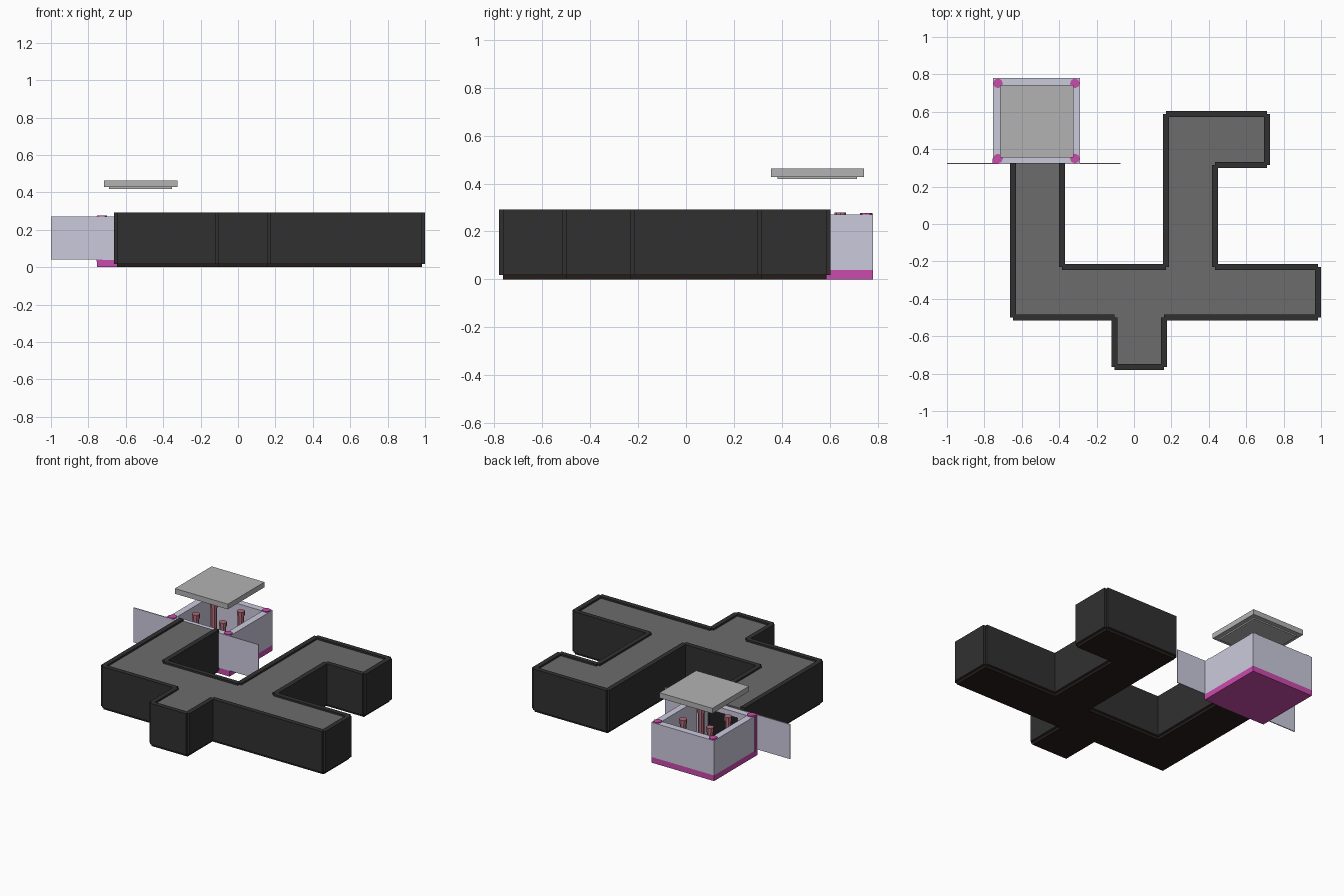
import bpy, bmesh, math

if "Cube" in bpy.data.objects:
    bpy.data.objects.remove(bpy.data.objects["Cube"])

def material(name, c):
    m = bpy.data.materials.new(name)
    m.diffuse_color = (*c, 1)
    m.use_nodes = True
    m.node_tree.nodes["Principled BSDF"].inputs["Base Color"].default_value = m.diffuse_color
    return m

WALL = material("charcoal", (0.03, 0.03, 0.03))
FLOOR = material("dark_brown", (0.02, 0.012, 0.01))
CEIL = material("mid_grey", (0.15, 0.15, 0.15))
LAV = material("lavender", (0.6, 0.59, 0.72))
MAG = material("magenta", (0.6, 0.07, 0.42))
PINK = material("dusty_pink", (0.45, 0.15, 0.2))
LID = material("light_grey", (0.45, 0.45, 0.45))

def finish(name, bm, mat):
    bmesh.ops.recalc_face_normals(bm, faces=bm.faces)
    me = bpy.data.meshes.new(name)
    bm.to_mesh(me)
    bm.free()
    me.materials.append(mat)
    ob = bpy.data.objects.new(name, me)
    bpy.context.collection.objects.link(ob)
    return ob

def box_into(bm, x0, x1, y0, y1, z0, z1):
    r = bmesh.ops.create_cube(bm, size=1)
    for v in r["verts"]:
        v.co = ((x0 + x1) / 2 + v.co.x * (x1 - x0),
                (y0 + y1) / 2 + v.co.y * (y1 - y0),
                (z0 + z1) / 2 + v.co.z * (z1 - z0))

def boxes(name, mat, *dims):
    bm = bmesh.new()
    for d in dims:
        box_into(bm, *d)
    return finish(name, bm, mat)

def slab(name, pts, z0, z1, mat):
    bm = bmesh.new()
    f = bm.faces.new([bm.verts.new((x, y, z0)) for x, y in pts])
    r = bmesh.ops.extrude_face_region(bm, geom=[f])
    for v in r["geom"]:
        if isinstance(v, bmesh.types.BMVert):
            v.co.z = z1
    return finish(name, bm, mat)

def post(name, x, y, z0, z1, r, mat, sides=8):
    bm = bmesh.new()
    bmesh.ops.create_cone(bm, cap_ends=True, segments=sides, radius1=r, radius2=r, depth=z1 - z0)
    for v in bm.verts:
        v.co.x += x
        v.co.y += y
        v.co.z += (z0 + z1) / 2
    return finish(name, bm, mat)

# Corridor plan, along the wall centre lines
plan = [(-.648, .325), (-.648, -.5), (-.105, -.5), (-.105, -.765), (.161, -.765),
        (.161, -.5), (.984, -.5), (.984, -.229), (.433, -.229), (.433, .315),
        (.712, .315), (.712, .587), (.17, .587), (.17, -.229), (-.384, -.229), (-.384, .325)]
slab("corridor_floor", plan, 0.0, 0.02, FLOOR)
slab("corridor_ceiling", plan, 0.265, 0.28, CEIL)

# Wall panel for each plan segment; the first and last points stay open
T = 0.016
for i, ((xa, ya), (xb, yb)) in enumerate(zip(plan, plan[1:])):
    tx, ty = (T, 0) if abs(xa - xb) < 1e-6 else (0, T)
    boxes(f"corridor_wall_{i}", WALL,
          (min(xa, xb) - tx, max(xa, xb) + tx, min(ya, yb) - ty, max(ya, yb) + ty, 0.018, 0.292))

# Room base and walls with a doorway in the front
X0, X1, Y0, Y1, W, H = -.754, -.289, .323, .78, .045, .27
boxes("room_base", MAG, (X0, X1, Y0, Y1, 0, .038))
boxes("room_walls", LAV,
      (X0, X0 + W, Y0 + W, Y1 - W, .038, H), (X1 - W, X1, Y0 + W, Y1 - W, .038, H),
      (X0, X1, Y1 - W, Y1, .038, H),
      (X0, -.64, Y0, Y0 + W, .038, H), (-.39, X1, Y0, Y0 + W, .038, H),
      (-.64, -.39, Y0, Y0 + W, .235, H))

# Corner posts and the magenta strip on the front left edge
for i, x in enumerate((-.727, -.316)):
    for j, y in enumerate((.35, .752)):
        post(f"corner_post_{i}{j}", x, y, .03, .276, .026, MAG)
boxes("door_edge_strip", MAG, (X0 - .002, X0 + .03, Y0 - .001, Y0 + .028, .03, .275))

# Inner support pegs
for i, x in enumerate((-.63, -.43)):
    for j, y in enumerate((.455, .645)):
        post(f"support_peg_{i}{j}", x, y, .036, .277, .02, PINK)
        post(f"peg_cap_{i}{j}", x, y, .25, .279, .024, PINK)

# Open door panels
boxes("left_door", LAV, (-1.0, -.664, .321, .327, .04, .272))
boxes("right_door", LAV, (-.368, -.072, .321, .327, .04, .272))

# Lifted roof with an inset lip
boxes("roof_slab", LID, (-.716, -.324, .355, .743, .428, .463))
boxes("roof_lip", LID, (-.69, -.353, .382, .714, .419, .429))
